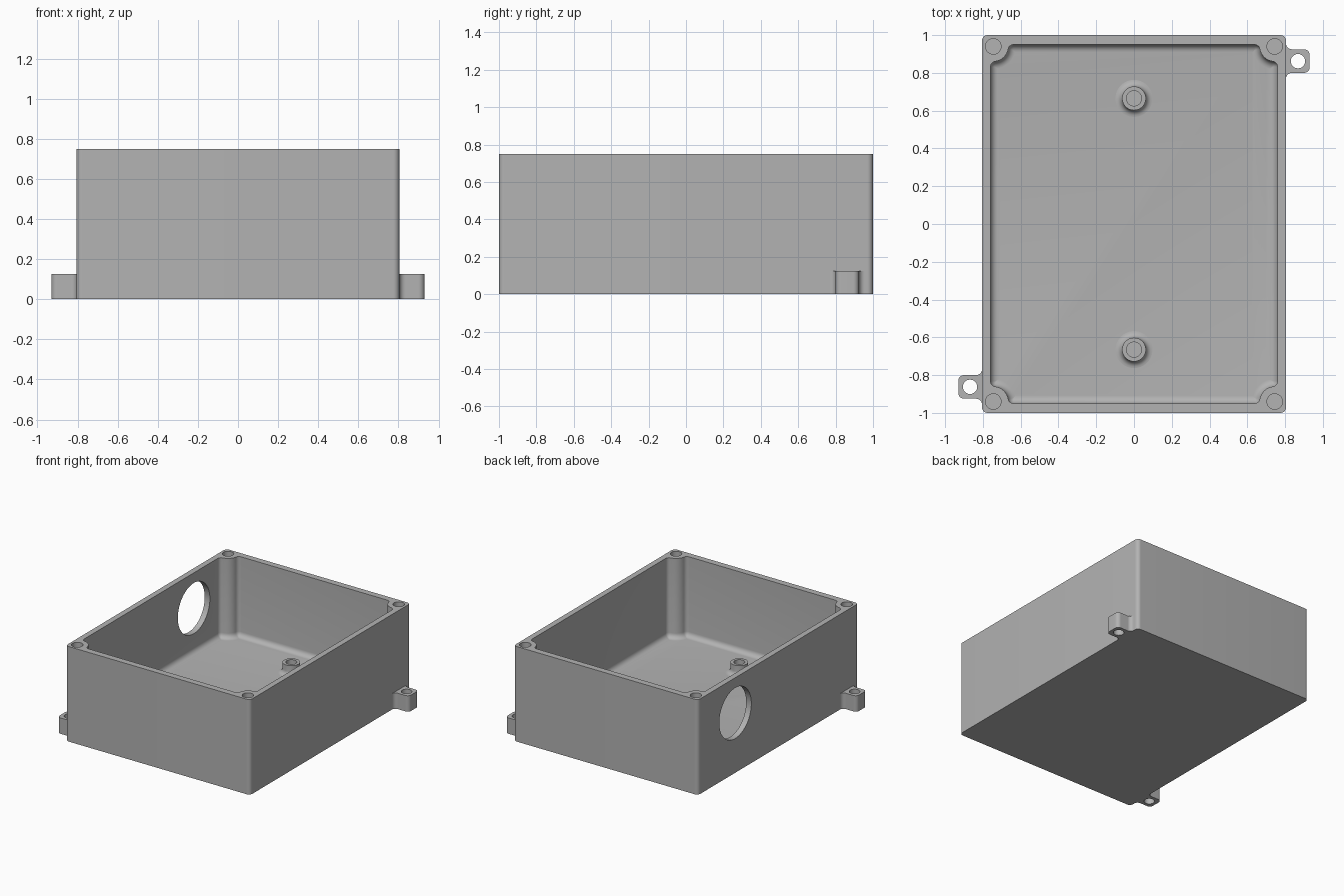
import bpy, bmesh
from math import sin, cos, pi, atan2, sqrt, radians
from mathutils import Matrix

if "Cube" in bpy.data.objects:
    bpy.data.objects.remove(bpy.data.objects["Cube"], do_unlink=True)

W, D, H = 0.805, 1.0, 0.75          # half width, half depth, height of the box
FLOOR, FILLET = 0.12, 0.04
BOSS_X, BOSS_Y = 0.745, 0.94        # corner screw positions

grey = bpy.data.materials.new("plain grey")
grey.use_nodes = True
grey.diffuse_color = (0.45, 0.45, 0.45, 1)
grey.node_tree.nodes["Principled BSDF"].inputs["Base Color"].default_value = grey.diffuse_color


def arc(cx, cy, r, a0, a1, n=10):
    return [(cx + r * cos(a0 + (a1 - a0) * i / n), cy + r * sin(a0 + (a1 - a0) * i / n))
            for i in range(n + 1)]


def loft(name, layers):
    """Solid through stacked outlines, given as (z, points)."""
    bm = bmesh.new()
    rings = [[bm.verts.new((x, y, z)) for x, y in pts] for z, pts in layers]
    for a, b in zip(rings, rings[1:]):
        for i in range(len(a)):
            j = (i + 1) % len(a)
            bm.faces.new((a[i], a[j], b[j], b[i]))
    bm.faces.new(rings[0][::-1])
    bm.faces.new(rings[-1])
    bmesh.ops.recalc_face_normals(bm, faces=bm.faces)
    mesh = bpy.data.meshes.new(name)
    bm.to_mesh(mesh)
    bm.free()
    mesh.materials.append(grey)
    ob = bpy.data.objects.new(name, mesh)
    bpy.context.collection.objects.link(ob)
    return ob


def rod(name, x, y, r, z0, z1):
    return loft(name, [(z, arc(x, y, r, 0, 2 * pi, 48)[:-1]) for z in (z0, z1)])


def cut(ob, cutter):
    mod = ob.modifiers.new("cut", "BOOLEAN")
    mod.operation, mod.solver, mod.object = "DIFFERENCE", "EXACT", cutter
    bpy.context.view_layer.objects.active = ob
    bpy.ops.object.modifier_apply(modifier=mod.name)
    bpy.data.objects.remove(cutter, do_unlink=True)


def smooth(ob):
    bpy.ops.object.select_all(action="DESELECT")
    ob.select_set(True)
    bpy.context.view_layer.objects.active = ob
    bpy.ops.object.shade_smooth_by_angle(angle=radians(30))


def four_way(quarter):
    """Mirror a first-quadrant run of points round the whole outline."""
    q = quarter
    return (q + [(-x, y) for x, y in q[::-1]] + [(-x, -y) for x, y in q]
            + [(x, -y) for x, y in q[::-1]])


def cavity_outline(d):
    """Inner wall outline, shrunk by d, stepping round the corner screw bosses."""
    wx, wy, R, f = 0.76 - d, 0.95 - d, 0.08 + d, max(0.03 - d, 0.002)
    ax, bx = wx - f, wy - f
    ay = BOSS_Y - sqrt((R + f) ** 2 - (BOSS_X - ax) ** 2)
    by = BOSS_X - sqrt((R + f) ** 2 - (BOSS_Y - bx) ** 2)
    ta = atan2(BOSS_Y - ay, BOSS_X - ax)
    tb = atan2(BOSS_Y - bx, BOSS_X - by)
    return four_way(arc(ax, ay, f, 0, ta, 6)
                    + arc(BOSS_X, BOSS_Y, R, ta - pi, tb - pi, 12)[1:-1]
                    + arc(by, bx, f, tb, pi / 2, 6))


# Box shell with rounded upright corners
r = 0.03
box = four_way(arc(W - r, D - r, r, 0, pi / 2))
shell = loft("box_shell", [(0, box), (H, box)])

# Hollow with a rounded floor edge
steps = [i / 6 * pi / 2 for i in range(7)]
layers = [(FLOOR + FILLET * (1 - cos(a)), cavity_outline(FILLET * (1 - sin(a)))) for a in steps]
cut(shell, loft("cavity", layers + [(H + 0.1, cavity_outline(0))]))

# Lid screw holes
for sx in (-1, 1):
    for sy in (-1, 1):
        cut(shell, rod("screw_hole", sx * BOSS_X, sy * BOSS_Y, 0.041, 0.35, H + 0.1))

# Round cable opening in one side wall
opening = rod("opening", 0, 0, 0.2, -0.1, 0.1)
opening.data.transform(Matrix.Translation((-W, 0.535, 0.47)) @ Matrix.Rotation(pi / 2, 4, "Y"))
cut(shell, opening)
smooth(shell)

# Mounting tabs at opposite corners
TX, Y0, Y1, k = 0.93, 0.80, 0.925, 0.03
tab_pts = ([(W - 0.01, Y0 - k)] + arc(W + k, Y0 - k, k, pi, pi / 2)
           + arc(TX - k, Y0 + k, k, -pi / 2, 0) + arc(TX - k, Y1 - k, k, 0, pi / 2)
           + arc(W + k, Y1 + k, k, -pi / 2, -pi) + [(W - 0.01, Y1 + k)])
for name, s in (("left_back_tab", 1), ("right_front_tab", -1)):
    pts = [(s * x, s * y) for x, y in tab_pts]
    tab = loft(name, [(0, pts), (0.125, pts)])
    cut(tab, rod("tab_hole", s * 0.868, s * 0.862, 0.038, -0.1, 0.2))
    smooth(tab)

# Floor standoffs with flared base and blind hole
for name, y in (("front_standoff", -0.665), ("back_standoff", 0.665)):
    flare = [(FLOOR + 0.035 * (1 - cos(a)), 0.063 + 0.035 * (1 - sin(a))) for a in steps]
    profile = [(FLOOR - 0.01, flare[0][1])] + flare + [(0.2, 0.063)]
    post = loft(name, [(z, arc(0, y, q, 0, 2 * pi, 48)[:-1]) for z, q in profile])
    cut(post, rod("standoff_hole", 0, y, 0.04, FLOOR + 0.01, 0.3))
    smooth(post)
